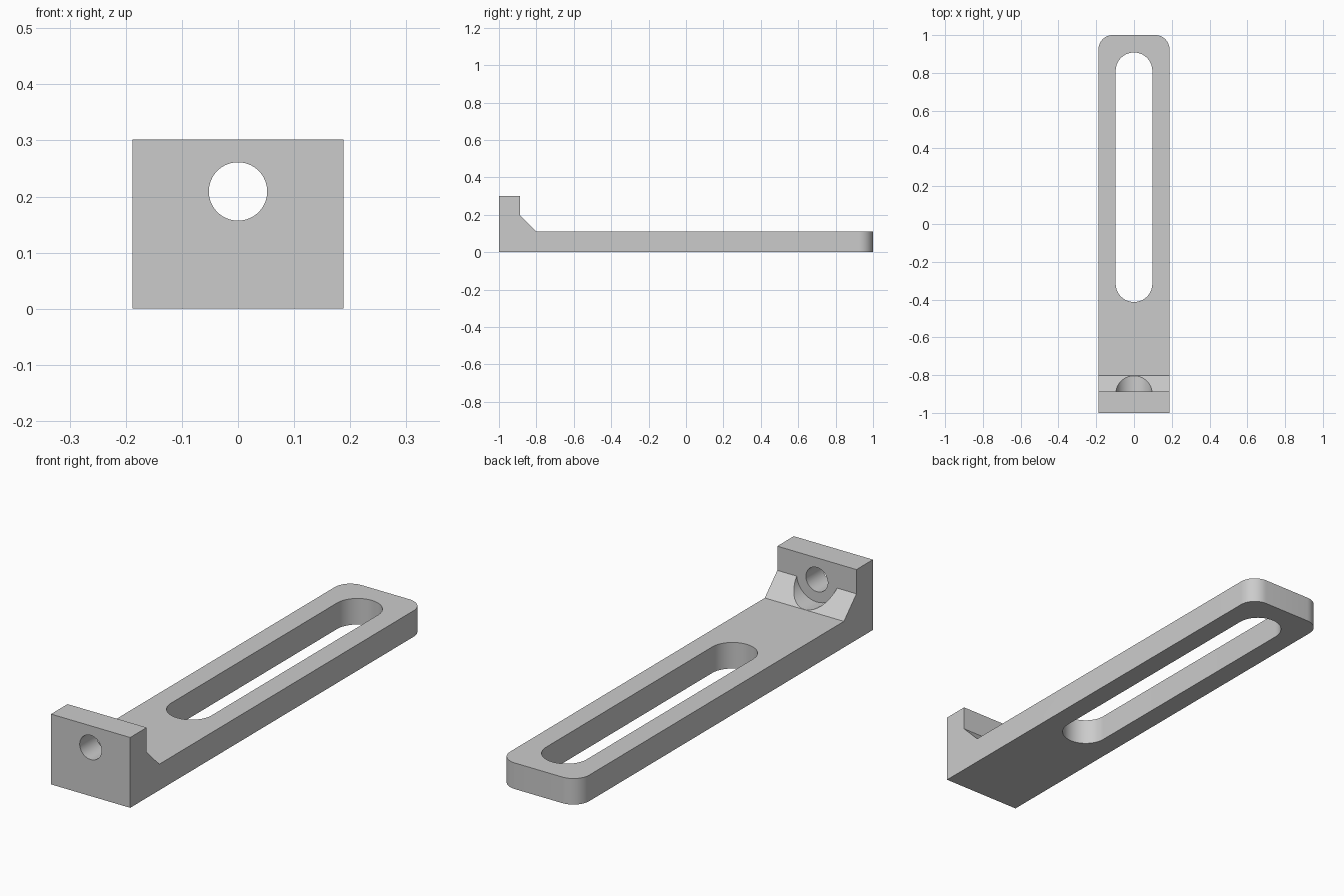
import bpy
import bmesh
import math
from mathutils import Matrix, Vector

cube = bpy.data.objects.get("Cube")
if cube:
    bpy.data.objects.remove(cube, do_unlink=True)

HALF_W = 0.188
PLATE_TOP = 0.112
WALL_BACK = -0.888
HOLE_Z = 0.209
SLOT_R = 0.097

grey = bpy.data.materials.new("plain grey")
grey.use_nodes = True
grey.diffuse_color = (0.6, 0.6, 0.6, 1)
grey.node_tree.nodes["Principled BSDF"].inputs["Base Color"].default_value = (0.6, 0.6, 0.6, 1)


def extrude_outline(name, points, direction, bevel_rule=None, radius=0):
    """Extrude a closed outline, optionally rounding the edges picked by a rule."""
    bm = bmesh.new()
    face = bm.faces.new([bm.verts.new(p) for p in points])
    moved = bmesh.ops.extrude_face_region(bm, geom=[face], use_keep_orig=True)["geom"]
    bmesh.ops.translate(bm, vec=Vector(direction),
                        verts=[v for v in moved if isinstance(v, bmesh.types.BMVert)])
    bmesh.ops.recalc_face_normals(bm, faces=bm.faces)
    if bevel_rule:
        edges = [e for e in bm.edges if bevel_rule(e)]
        bmesh.ops.bevel(bm, geom=edges, offset=radius, segments=12,
                        profile=0.5, affect='EDGES')
    mesh = bpy.data.meshes.new(name)
    bm.to_mesh(mesh)
    bm.free()
    obj = bpy.data.objects.new(name, mesh)
    mesh.materials.append(grey)
    bpy.context.collection.objects.link(obj)
    return obj


def bore_cutter(name, radius, y0, y1):
    """Round cutter along the y axis at the hole height."""
    ring = [2 * math.pi * i / 64 for i in range(64)]
    points = [(radius * math.cos(a), y0, HOLE_Z + radius * math.sin(a)) for a in ring]
    return extrude_outline(name, points, (0, y1 - y0, 0))


# L-shaped body with a sloped inner corner and a rounded far end
profile = [(-1, 0), (1, 0), (1, PLATE_TOP), (-0.803, PLATE_TOP),
           (WALL_BACK, 0.198), (WALL_BACK, 0.302), (-1, 0.302)]
bracket = extrude_outline(
    "slotted_bracket", [(-HALF_W, y, z) for y, z in profile], (2 * HALF_W, 0, 0),
    lambda e: all(v.co.y > 0.99 for v in e.verts)
    and abs(e.verts[0].co.z - e.verts[1].co.z) > 0.05, 0.075)

# Long slot with round ends
slot_points = []
for centre, start in ((0.811, 0), (-0.316, math.pi)):
    for i in range(33):
        a = start + math.pi * i / 32
        slot_points.append((SLOT_R * math.cos(a), centre + SLOT_R * math.sin(a), -0.1))
cutters = [
    extrude_outline("slot_cutter", slot_points, (0, 0, 0.4)),
    # Relief for the bolt head in the slope, then the bolt hole
    bore_cutter("relief_cutter", 0.0965, WALL_BACK, -0.7),
    bore_cutter("hole_cutter", 0.052, -1.1, -0.75),
]

bpy.ops.object.select_all(action='DESELECT')
bpy.context.view_layer.objects.active = bracket
bracket.select_set(True)
for cutter in cutters:
    cutter.hide_render = True
    mod = bracket.modifiers.new(cutter.name, 'BOOLEAN')
    mod.operation = 'DIFFERENCE'
    mod.solver = 'EXACT'
    mod.object = cutter
    bpy.ops.object.modifier_apply(modifier=mod.name)
    bpy.data.objects.remove(cutter, do_unlink=True)

bpy.ops.object.shade_smooth_by_angle(angle=math.radians(30))
